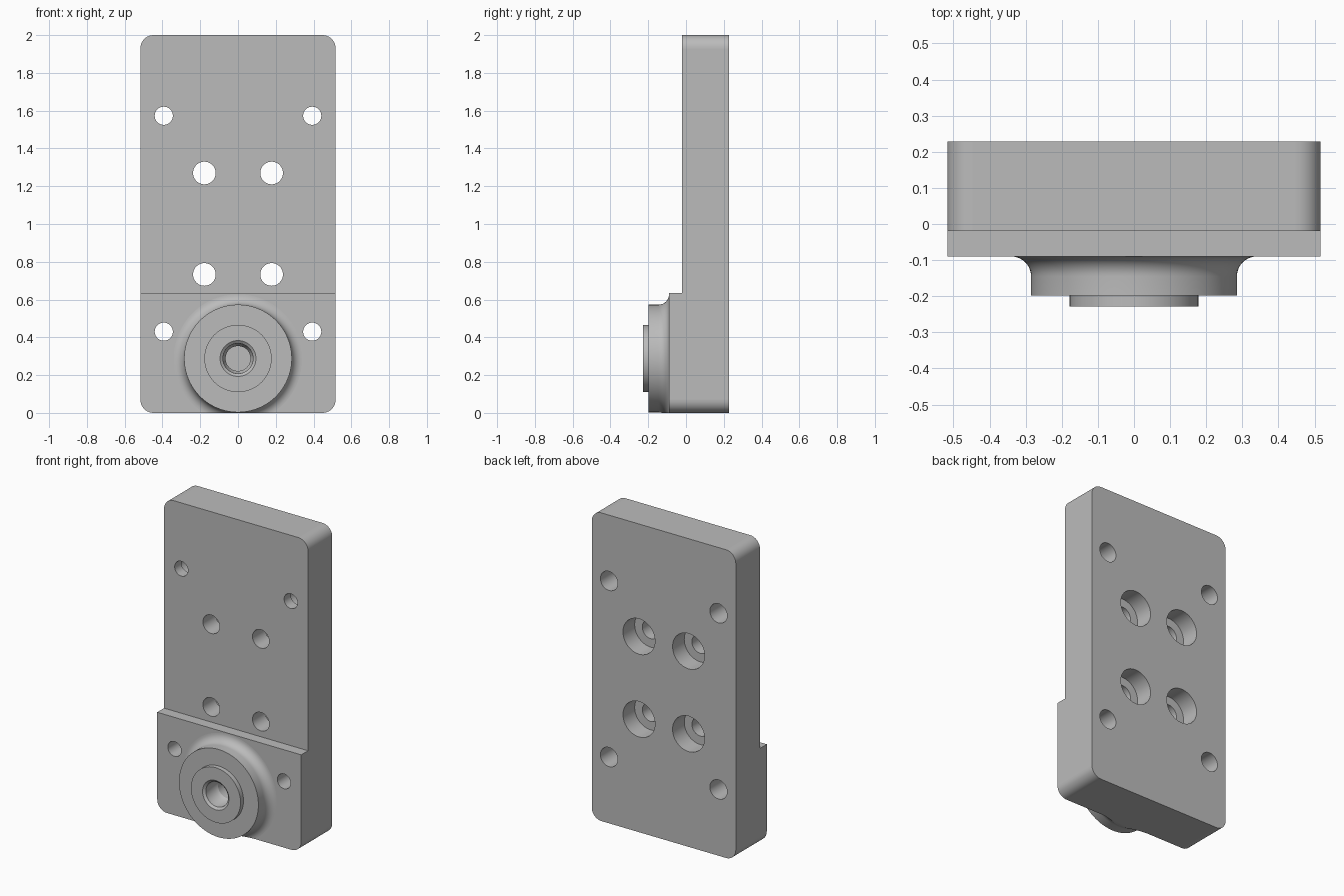
import bpy, bmesh, math
from mathutils import Matrix, Vector

if "Cube" in bpy.data.objects:
    bpy.data.objects.remove(bpy.data.objects["Cube"])

BACK, STEP_Y, LOW_Y, BOSS_Y, FRONT = 0.228, -0.02, -0.09, -0.198, -0.228
W, H, CORNER = 0.517, 2.0, 0.07
BOSS_Z, BOSS_R, FILLET = 0.288, 0.285, 0.055

metal = bpy.data.materials.new("light grey metal")
metal.diffuse_color = (0.5, 0.5, 0.5, 1)
metal.use_nodes = True
metal.node_tree.nodes["Principled BSDF"].inputs["Base Color"].default_value = metal.diffuse_color


def finish(name, bm):
    bmesh.ops.recalc_face_normals(bm, faces=bm.faces[:])
    mesh = bpy.data.meshes.new(name)
    bm.to_mesh(mesh)
    bm.free()
    mesh.materials.append(metal)
    obj = bpy.data.objects.new(name, mesh)
    bpy.context.collection.objects.link(obj)
    return obj


def lathe(name, profile, x, z, steps=48, floor=False):
    """Spin (radius, y) points about a y axis through (x, z)."""
    bm = bmesh.new()
    verts = [bm.verts.new((x + r, y, z)) for r, y in profile]
    edges = [bm.edges.new(pair) for pair in zip(verts, verts[1:])]
    bmesh.ops.spin(bm, geom=verts + edges, cent=(x, 0, z), axis=(0, 1, 0),
                   angle=2 * math.pi, steps=steps, use_merge=False)
    bmesh.ops.remove_doubles(bm, verts=bm.verts[:], dist=1e-5)
    if floor:  # trim flush with the underside of the plate
        cut = bmesh.ops.bisect_plane(bm, geom=bm.verts[:] + bm.edges[:] + bm.faces[:],
                                     plane_co=(0, 0, 0), plane_no=(0, 0, -1), clear_outer=True)
        rim = [e for e in cut["geom_cut"] if isinstance(e, bmesh.types.BMEdge)]
        bmesh.ops.holes_fill(bm, edges=rim)
    return finish(name, bm)


def box(name, lo, hi):
    bm = bmesh.new()
    lo, hi = Vector(lo), Vector(hi)
    bmesh.ops.create_cube(bm, size=1, matrix=Matrix.Translation((lo + hi) / 2)
                          @ Matrix.Diagonal((*(hi - lo), 1)))
    return finish(name, bm)


def boolean(target, tool, operation):
    tool.hide_render = True
    mod = target.modifiers.new("boolean", "BOOLEAN")
    mod.operation, mod.solver, mod.object = operation, "EXACT", tool
    bpy.context.view_layer.objects.active = target
    bpy.ops.object.modifier_apply(modifier=mod.name)
    bpy.data.objects.remove(tool, do_unlink=True)


# plate: rounded rectangle extruded through the full depth
bm = bmesh.new()
outline = []
for cx, cz, start in ((1, 1, 0), (-1, 1, 90), (-1, 0, 180), (1, 0, 270)):
    for i in range(11):
        a = math.radians(start + 9 * i)
        px = cx * (W - CORNER) + CORNER * math.cos(a)
        pz = (H - CORNER if cz else CORNER) + CORNER * math.sin(a)
        outline.append(bm.verts.new((px, LOW_Y, pz)))
face = bm.faces.new(outline)
ext = bmesh.ops.extrude_face_region(bm, geom=[face])
bmesh.ops.translate(bm, vec=(0, BACK - LOW_Y, 0),
                    verts=[v for v in ext["geom"] if isinstance(v, bmesh.types.BMVert)])
plate = finish("mounting_plate", bm)

# thinner upper section
boolean(plate, box("step_cutter", (-1, -1, 0.635), (1, STEP_Y, 3)), "DIFFERENCE")

# round boss with a concave fillet at its foot and a raised pilot
fillet = [(BOSS_R + FILLET * (1 - math.cos(a)), LOW_Y - FILLET * (1 - math.sin(a)))
          for a in (math.radians(9 * i) for i in range(11))]
boss = [(0, FRONT), (0.178, FRONT), (0.178, BOSS_Y), (BOSS_R, BOSS_Y), *fillet,
        (BOSS_R + FILLET, LOW_Y + 0.04), (0, LOW_Y + 0.04)]
boolean(plate, lathe("boss", boss, 0, BOSS_Z, 96, floor=True), "UNION")

# blind centre bore with a chamfered mouth
bore = [(0, -0.3), (0.095, -0.3), (0.095, FRONT), (0.08, FRONT + 0.012),
        (0.078, -0.13), (0.066, -0.11), (0.066, 0.1), (0, 0.1)]
boolean(plate, lathe("bore_cutter", bore, 0, BOSS_Z), "DIFFERENCE")


# through holes, wider at the back: x, heights, front radius, back radius, depth
for x, heights, r1, r2, depth in ((0.393, (0.43, 1.573), 0.048, 0.062, 0.18),
                                  (0.178, (0.733, 1.27), 0.06, 0.115, 0.12)):
    shoulder = BACK - depth
    hole = [(0, -0.3), (r1, -0.3), (r1, shoulder), (r2, shoulder), (r2, 0.3), (0, 0.3)]
    for side in (-1, 1):
        for z in heights:
            boolean(plate, lathe("hole_cutter", hole, side * x, z), "DIFFERENCE")

# smooth curved walls, keep axis-aligned faces flat
bpy.ops.object.select_all(action="DESELECT")
plate.select_set(True)
bpy.context.view_layer.objects.active = plate
bpy.ops.object.shade_smooth_by_angle(angle=math.radians(30))
for p in plate.data.polygons:
    if abs(p.normal.y) > 0.999 or (p.area > 0.05 and max(map(abs, p.normal)) > 0.999):
        p.use_smooth = False
